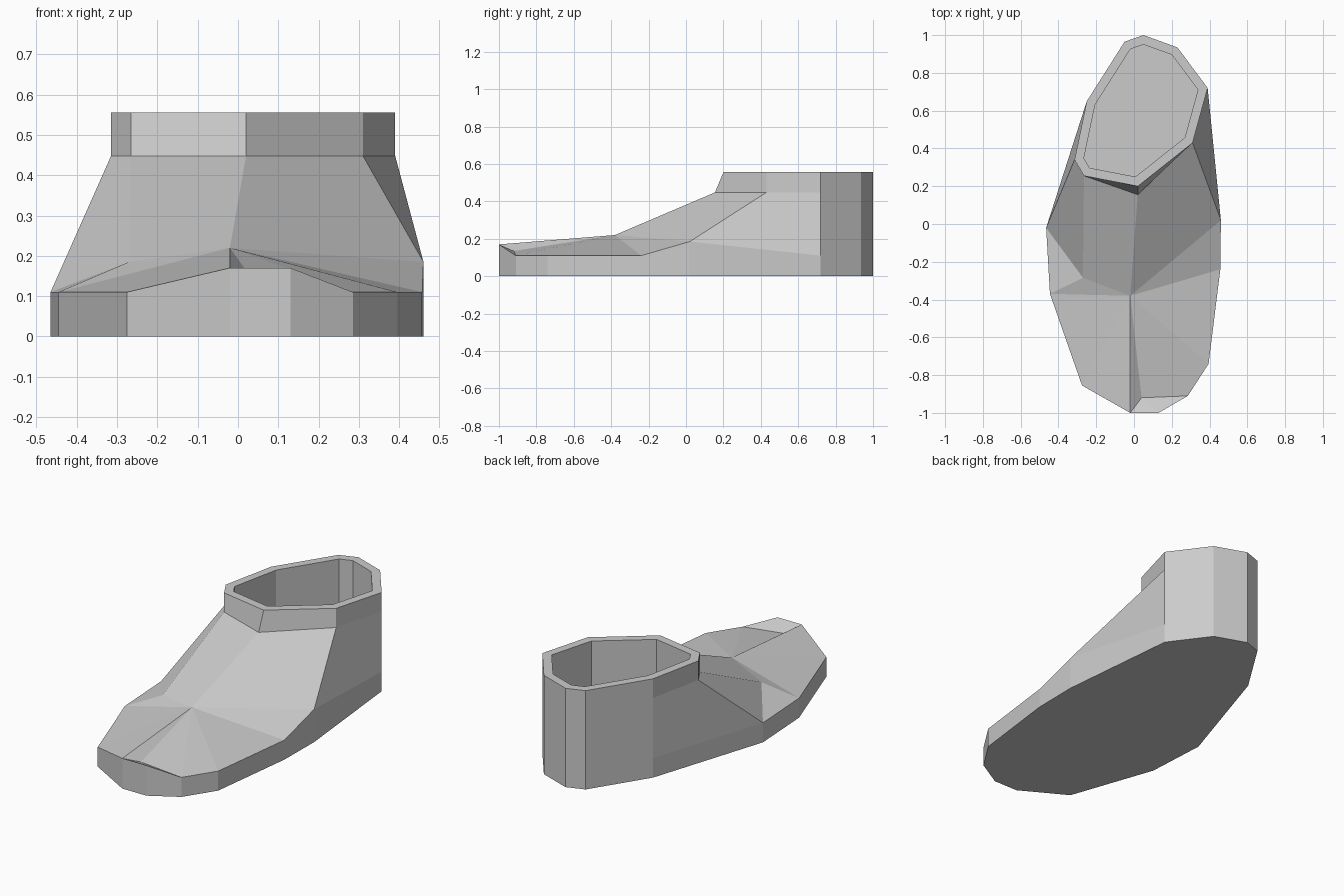
import bpy, bmesh
from mathutils import Vector

if "Cube" in bpy.data.objects:
    bpy.data.objects.remove(bpy.data.objects["Cube"])

# Sole outline (x, y, height of the side wall), counter-clockwise from the heel
SOLE = [(.05, 1, .11), (-.05, .965, .11), (-.25, .65, .11), (-.465, -.02, .11),
        (-.445, -.37, .11), (-.275, -.855, .11), (-.02, -1, .17), (.13, -1, .17),
        (.285, -.91, .11), (.395, -.74, .11), (.457, -.24, .11), (.46, .02, .185),
        (.39, .72, .11), (.23, .935, .11)]
# Front part of the ankle collar; the back part follows the heel outline
COLLAR_FRONT = [(-.315, .34), (-.265, .255), (.02, .2), (.31, .43)]
COLLAR_LOW, COLLAR_TOP, FLOOR, WALL = .448, .556, .05, .047


def offset_inward(points, dist):
    """Mitred inward offset of a counter-clockwise outline."""
    result = []
    for i, p in enumerate(points):
        p = Vector(p)
        a = (p - Vector(points[i - 1])).normalized()
        b = (Vector(points[(i + 1) % len(points)]) - p).normalized()
        na, nb = Vector((-a.y, a.x)), Vector((-b.y, b.x))
        result.append(p + (na + nb) * dist / (1 + na.dot(nb)))
    return result


bm = bmesh.new()


def ring(points, z):
    return [bm.verts.new((p[0], p[1], z)) for p in points]


def bridge(lower, upper):
    n = len(lower)
    for i in range(n):
        j = (i + 1) % n
        bm.faces.new((lower[i], lower[j], upper[j], upper[i]))


# Sole and its low side wall
base = ring(SOLE, 0)
wall = [bm.verts.new(p) for p in SOLE]
bm.faces.new(base[::-1])
bridge(base, wall)

# Collar, rim and hollow inside
outline = [p[:2] for p in SOLE[:3]] + COLLAR_FRONT + [p[:2] for p in SOLE[12:]]
inside = offset_inward(outline, WALL)
low, top = ring(outline, COLLAR_LOW), ring(outline, COLLAR_TOP)
low[5].co.y = .155
rim, floor = ring(inside, COLLAR_TOP), ring(inside, FLOOR)
bridge(low, top)
bridge(top, rim)
bridge(rim, floor)
bm.faces.new(floor)

# Heel and ankle sides
for w, c in ((12, 7), (13, 8), (0, 0), (1, 1), (2, 2)):
    w2, c2 = (w + 1) % 14, (c + 1) % 9
    bm.faces.new((wall[w], wall[w2], low[c2], low[c]))
bm.faces.new((wall[11], wall[12], low[7], low[6]))

# Instep
instep = bm.verts.new((-.02, -.38, .22))
side = bm.verts.new((-.27, -.285, .185))
bm.faces.new((wall[3], side, low[4], low[3]))
bm.faces.new((side, instep, low[5], low[4]))
bm.faces.new((instep, wall[11], low[6], low[5]))

# Toe cap with the small notch at the tip
notch = bm.verts.new((.04, -.92, .135))
bm.faces.new((wall[3], wall[4], side))
bm.faces.new((wall[4], instep, side))
bm.faces.new((wall[4], wall[5], instep))
bm.faces.new((wall[5], wall[6], instep))
bm.faces.new((wall[6], notch, instep))
bm.faces.new((wall[6], wall[7], notch))
bm.faces.new((wall[7], wall[8], notch))
for i in (8, 9, 10):
    bm.faces.new((wall[i], wall[i + 1], instep))
bm.faces.new((wall[8], instep, notch))

bmesh.ops.recalc_face_normals(bm, faces=bm.faces)
mesh = bpy.data.meshes.new("shoe")
bm.to_mesh(mesh)
bm.free()
bpy.context.collection.objects.link(bpy.data.objects.new("shoe", mesh))
